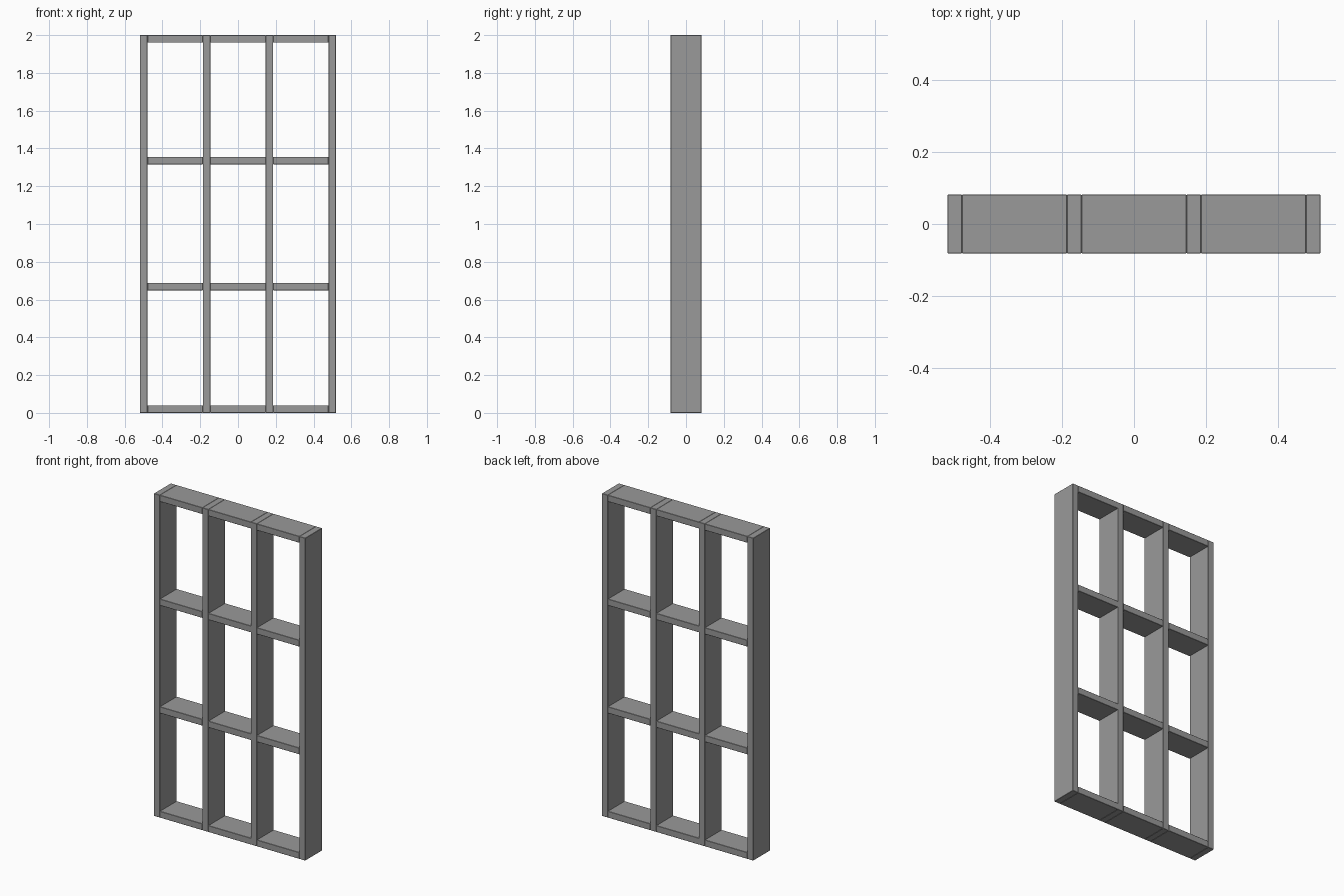
import bpy

if "Cube" in bpy.data.objects:
    bpy.data.objects.remove(bpy.data.objects["Cube"])

DEPTH = 0.164      # shelf depth along y
T = 0.04           # board thickness
HEIGHT = 2.0
POST_X = [-0.499, -0.1665, 0.1665, 0.499]
RAIL_Z = [0.02, 0.668, 1.336, 1.98]

# Dark grey finish
finish = bpy.data.materials.new("dark_grey")
finish.diffuse_color = (0.32, 0.32, 0.32, 1)
finish.use_nodes = True
finish.node_tree.nodes["Principled BSDF"].inputs["Base Color"].default_value = finish.diffuse_color


def board(name, size, loc):
    """Rectangular board with slightly eased edges."""
    bpy.ops.mesh.primitive_cube_add(size=1, location=loc)
    ob = bpy.context.object
    ob.name = name
    ob.scale = size
    bpy.ops.object.transform_apply(location=False, rotation=False, scale=True)
    bevel = ob.modifiers.new("eased_edges", 'BEVEL')
    bevel.width = 0.0015
    bevel.segments = 1
    ob.data.materials.append(finish)
    return ob


# Full-height upright boards
for i, x in enumerate(POST_X):
    board(f"upright_{i + 1}", (T, DEPTH, HEIGHT), (x, 0, HEIGHT / 2))

# Horizontal boards fitted between neighbouring uprights
for col, (a, b) in enumerate(zip(POST_X, POST_X[1:])):
    for row, z in enumerate(RAIL_Z):
        board(f"shelf_{col + 1}_{row + 1}", (b - a - T, DEPTH, T),
              ((a + b) / 2, 0, z))
